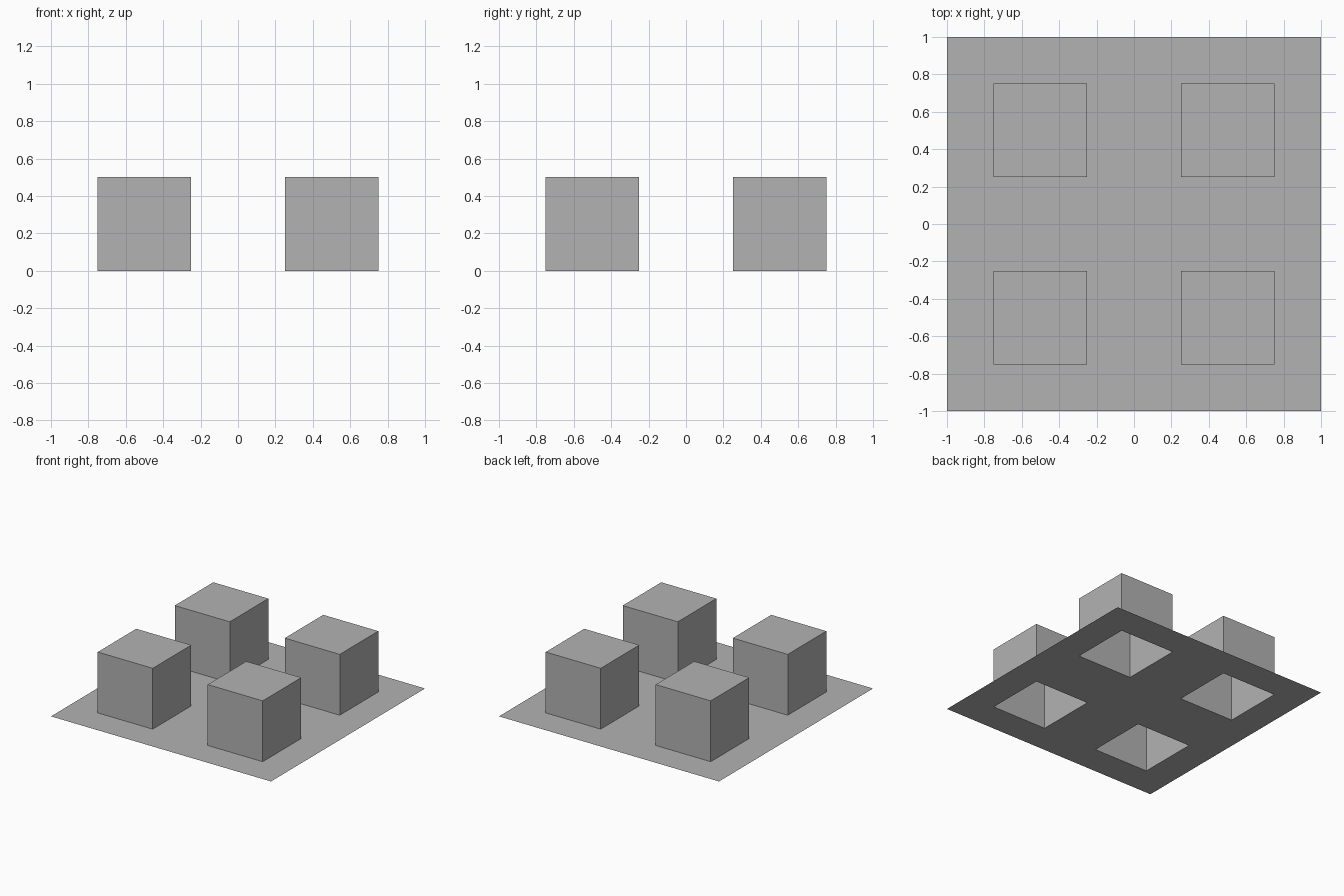
import bpy
import bmesh

# Remove the default cube
cube = bpy.data.objects.get("Cube")
if cube:
    bpy.data.objects.remove(cube, do_unlink=True)

BLOCK_HEIGHT = 0.5

# Single grey material
grey = bpy.data.materials.new("plain_grey")
grey.use_nodes = True
colour = (0.45, 0.45, 0.45, 1)
grey.diffuse_color = colour
grey.node_tree.nodes["Principled BSDF"].inputs["Base Color"].default_value = colour

# Thin sheet, divided so that four cells match the block footprints
bm = bmesh.new()
bmesh.ops.create_grid(bm, x_segments=5, y_segments=5, size=1)


def snap(value):
    """Move an even grid line to the nearest block edge or sheet border."""
    return min((-1, -0.75, -0.25, 0.25, 0.75, 1), key=lambda line: abs(line - value))


for v in bm.verts:
    v.co.x, v.co.y = snap(v.co.x), snap(v.co.y)

# Raise the four cells into hollow blocks that stay open underneath
cells = []
for f in bm.faces:
    centre = f.calc_center_median()
    if all(abs(abs(c) - 0.5) < 0.01 for c in centre.xy):
        cells.append(f)
tops = bmesh.ops.extrude_discrete_faces(bm, faces=cells)["faces"]
for v in {v for f in tops for v in f.verts}:
    v.co.z = BLOCK_HEIGHT
bm.normal_update()

mesh = bpy.data.meshes.new("sheet_with_raised_blocks")
bm.to_mesh(mesh)
bm.free()
mesh.materials.append(grey)
sheet = bpy.data.objects.new("sheet_with_raised_blocks", mesh)
bpy.context.collection.objects.link(sheet)
